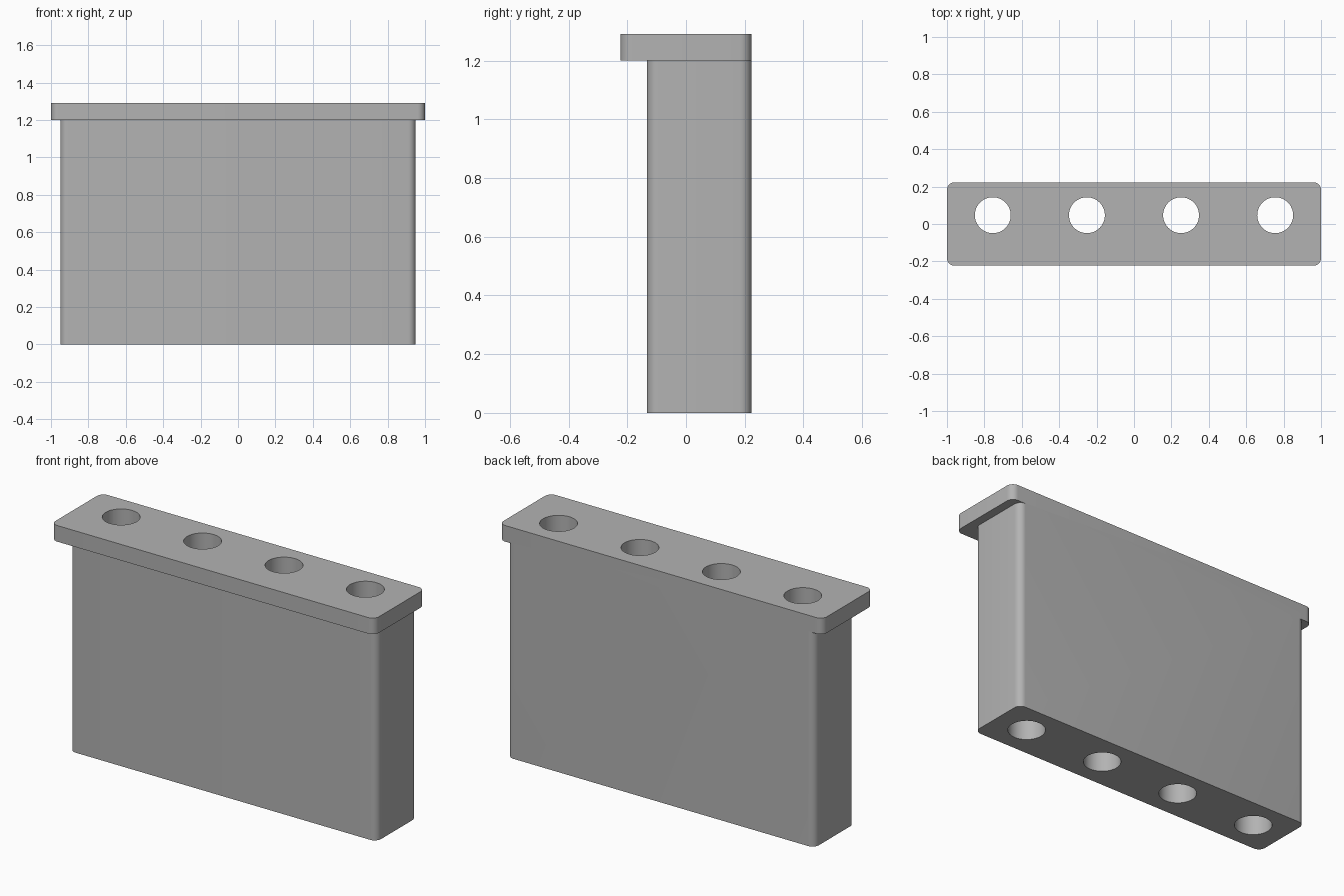
import bpy, bmesh, math

if "Cube" in bpy.data.objects:
    bpy.data.objects.remove(bpy.data.objects["Cube"])

grey = bpy.data.materials.new("plain grey")
grey.diffuse_color = (0.45, 0.45, 0.45, 1)
grey.use_nodes = True
grey.node_tree.nodes["Principled BSDF"].inputs["Base Color"].default_value = grey.diffuse_color


def prism(name, outline, z0, z1):
    """Extrude a counter-clockwise outline from z0 to z1."""
    bm = bmesh.new()
    base = bm.faces.new([bm.verts.new((x, y, z0)) for x, y in outline])
    top = bmesh.ops.extrude_face_region(bm, geom=[base])["geom"]
    verts = [v for v in top if isinstance(v, bmesh.types.BMVert)]
    bmesh.ops.translate(bm, verts=verts, vec=(0, 0, z1 - z0))
    bmesh.ops.recalc_face_normals(bm, faces=bm.faces)
    mesh = bpy.data.meshes.new(name)
    bm.to_mesh(mesh)
    bm.free()
    mesh.materials.append(grey)
    obj = bpy.data.objects.new(name, mesh)
    bpy.context.collection.objects.link(obj)
    return obj


def rounded_rect(x0, x1, y0, y1, r, steps=8):
    corners = [(x1 - r, y1 - r), (x0 + r, y1 - r), (x0 + r, y0 + r), (x1 - r, y0 + r)]
    return [(cx + r * math.cos(a), cy + r * math.sin(a))
            for q, (cx, cy) in enumerate(corners)
            for a in [(q + i / steps) * math.pi / 2 for i in range(steps + 1)]]


def circle(cx, cy, r, n=48):
    return [(cx + r * math.cos(2 * math.pi * i / n),
             cy + r * math.sin(2 * math.pi * i / n)) for i in range(n)]


def combine(target, tool, operation):
    """Apply an exact boolean and discard the tool."""
    mod = target.modifiers.new("combine", 'BOOLEAN')
    mod.operation, mod.object, mod.solver = operation, tool, 'EXACT'
    bpy.context.view_layer.objects.active = target
    bpy.ops.object.modifier_apply(modifier=mod.name)
    bpy.data.objects.remove(tool)


# Tall body, flush with the lid at the back
BACK = 0.223
block = prism("block", rounded_rect(-0.95, 0.95, -0.133, BACK, 0.04), 0, 1.2)

# Overhanging lid on the front and sides
lid = prism("lid", rounded_rect(-1, 1, -BACK, BACK, 0.04), 1.2, 1.29)
combine(block, lid, 'UNION')

# Four round holes right through the height
for i in range(4):
    hole = prism("hole_cutter", circle(-0.755 + i * 0.5033, 0.047, 0.096), -0.1, 1.4)
    combine(block, hole, 'DIFFERENCE')

# Smooth corners and holes, keep hard edges
bpy.ops.object.select_all(action='DESELECT')
block.select_set(True)
bpy.context.view_layer.objects.active = block
bpy.ops.object.shade_smooth_by_angle(angle=math.radians(30))
